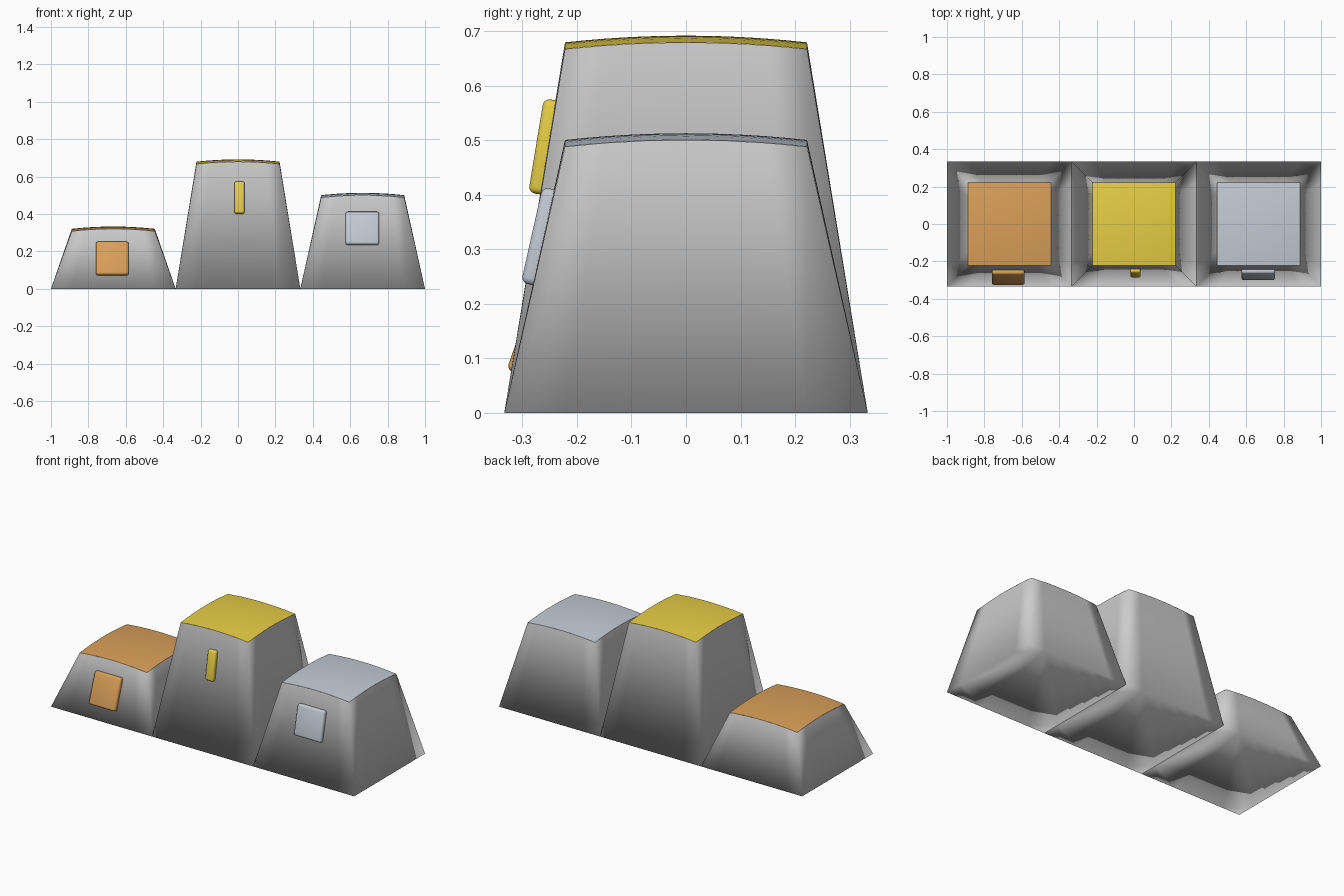
import bpy, bmesh, math
from mathutils import Matrix

if "Cube" in bpy.data.objects:
    bpy.data.objects.remove(bpy.data.objects["Cube"])

BASE, TOP, N, CROWN = 1 / 3, 0.222, 6, 0.25


def material(name, rgb):
    m = bpy.data.materials.new(name)
    m.diffuse_color = (*rgb, 1)
    m.use_nodes = True
    m.node_tree.nodes["Principled BSDF"].inputs["Base Color"].default_value = m.diffuse_color
    return m


def finish(bm, name, mat=None):
    bmesh.ops.recalc_face_normals(bm, faces=bm.faces)
    mesh = bpy.data.meshes.new(name)
    bm.to_mesh(mesh)
    bm.free()
    ob = bpy.data.objects.new(name, mesh)
    bpy.context.collection.objects.link(ob)
    mesh.shade_smooth()
    if mat:
        mesh.materials.append(mat)
    return ob


def square_ring(half):
    # points round a square, N per side
    side = [-half + 2 * half * i / N for i in range(N)]
    return ([(t, -half) for t in side] + [(half, t) for t in side] +
            [(-t, half) for t in side] + [(-half, -t) for t in side])


def block(x0, h, rank, mat, plate):
    dome = lambda x, y: h - CROWN * (x * x + y * y)

    # tapered body with closed base, upper edge follows the dome
    bm = bmesh.new()
    low = [bm.verts.new((x0 + x, y, 0)) for x, y in square_ring(BASE)]
    high = [bm.verts.new((x0 + x, y, dome(x, y))) for x, y in square_ring(TOP)]
    for i in range(4 * N):
        j = (i + 1) % (4 * N)
        bm.faces.new((low[i], low[j], high[j], high[i]))
    bm.faces.new(low[::-1])
    finish(bm, rank + "_block")

    # crowned coloured top
    bm = bmesh.new()
    bmesh.ops.create_grid(bm, x_segments=N * 2, y_segments=N * 2, size=TOP)
    for v in bm.verts:
        v.co.z = dome(v.co.x, v.co.y)
        v.co.x += x0
    cap = finish(bm, rank + "_top", mat)
    if cap.data.polygons[0].normal.z < 0:
        cap.data.flip_normals()

    # plain rounded plate lying on the sloping front
    px, pz, w, l = plate
    edge = h - 0.014
    tilt = math.atan2(BASE - TOP, edge)
    y = -BASE + (BASE - TOP) * pz / edge
    bm = bmesh.new()
    bmesh.ops.create_cube(bm, size=1, matrix=Matrix.Diagonal((w, 0.044, l, 1)))
    bmesh.ops.bevel(bm, geom=bm.edges[:], offset=0.012, segments=3,
                    profile=0.5, affect='EDGES')
    bm.transform(Matrix.Translation((px, y, pz)) @ Matrix.Rotation(-tilt, 4, 'X'))
    ob = finish(bm, rank + "_plate", mat)
    bpy.ops.object.select_all(action='DESELECT')
    bpy.context.view_layer.objects.active = ob
    ob.select_set(True)
    bpy.ops.object.shade_smooth_by_angle(angle=math.radians(40))


# centre x, height, name, colour, plate (x, z, width, length)
block(0, 0.692, "first", material("gold", (0.80, 0.62, 0.06)), (0.008, 0.487, 0.055, 0.175))
block(2 / 3, 0.513, "second", material("silver", (0.55, 0.60, 0.67)), (0.665, 0.322, 0.18, 0.18))
block(-2 / 3, 0.333, "third", material("bronze", (0.70, 0.35, 0.10)), (-0.672, 0.16, 0.175, 0.188))
